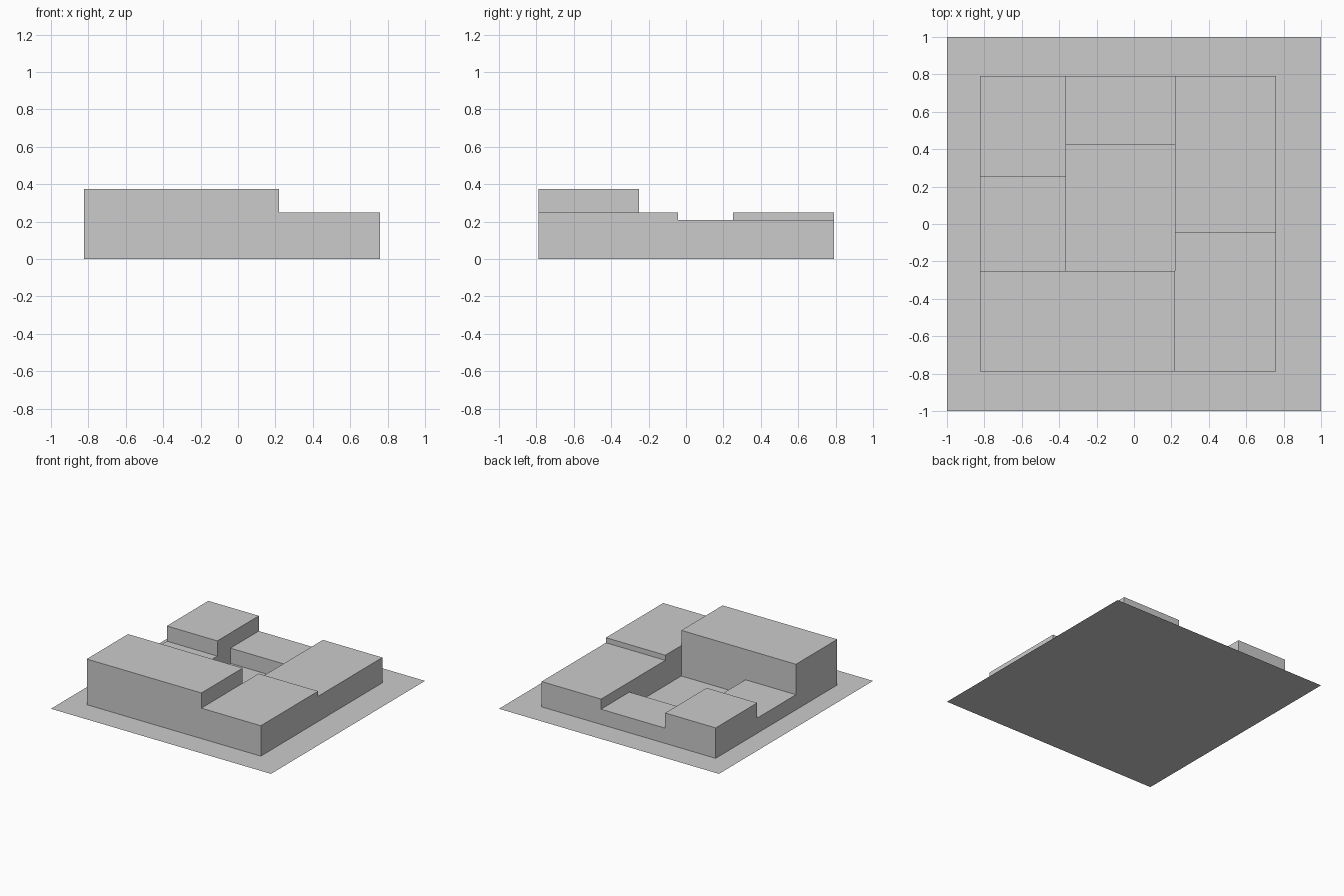
import bpy
import bmesh

if "Cube" in bpy.data.objects:
    bpy.data.objects.remove(bpy.data.objects["Cube"])


def make_object(name, bm):
    mesh = bpy.data.meshes.new(name)
    bm.to_mesh(mesh)
    bm.free()
    obj = bpy.data.objects.new(name, mesh)
    bpy.context.collection.objects.link(obj)
    return obj


def block(name, x0, x1, y0, y1, height):
    """Flat-roofed volume standing on the plot."""
    bm = bmesh.new()
    bmesh.ops.create_cube(bm, size=1)
    bmesh.ops.scale(bm, vec=(x1 - x0, y1 - y0, height), verts=bm.verts)
    bmesh.ops.translate(bm, vec=((x0 + x1) / 2, (y0 + y1) / 2, height / 2), verts=bm.verts)
    return make_object(name, bm)


# Shared wall lines and storey height
LEFT, INNER_LEFT, INNER_RIGHT, RIGHT = -0.823, -0.364, 0.219, 0.759
FRONT, BACK = -0.788, 0.79
STOREY = 0.125

# Ground plot: a single thin sheet
plot = bmesh.new()
bmesh.ops.create_grid(plot, x_segments=1, y_segments=1, size=1)
make_object("ground_plot", plot)

# Wings around the open courtyard
block("front_wing", LEFT, INNER_RIGHT, FRONT, -0.252, 3 * STOREY)
block("front_right_wing", INNER_RIGHT, RIGHT, FRONT, -0.044, 2 * STOREY)
block("back_right_wing", INNER_RIGHT, RIGHT, -0.044, BACK, 0.208)
block("back_wing", INNER_LEFT, INNER_RIGHT, 0.422, BACK, STOREY)
block("back_left_tower", LEFT, INNER_LEFT, 0.251, BACK, 2 * STOREY)
block("left_link", LEFT, INNER_LEFT, -0.252, 0.251, STOREY)
